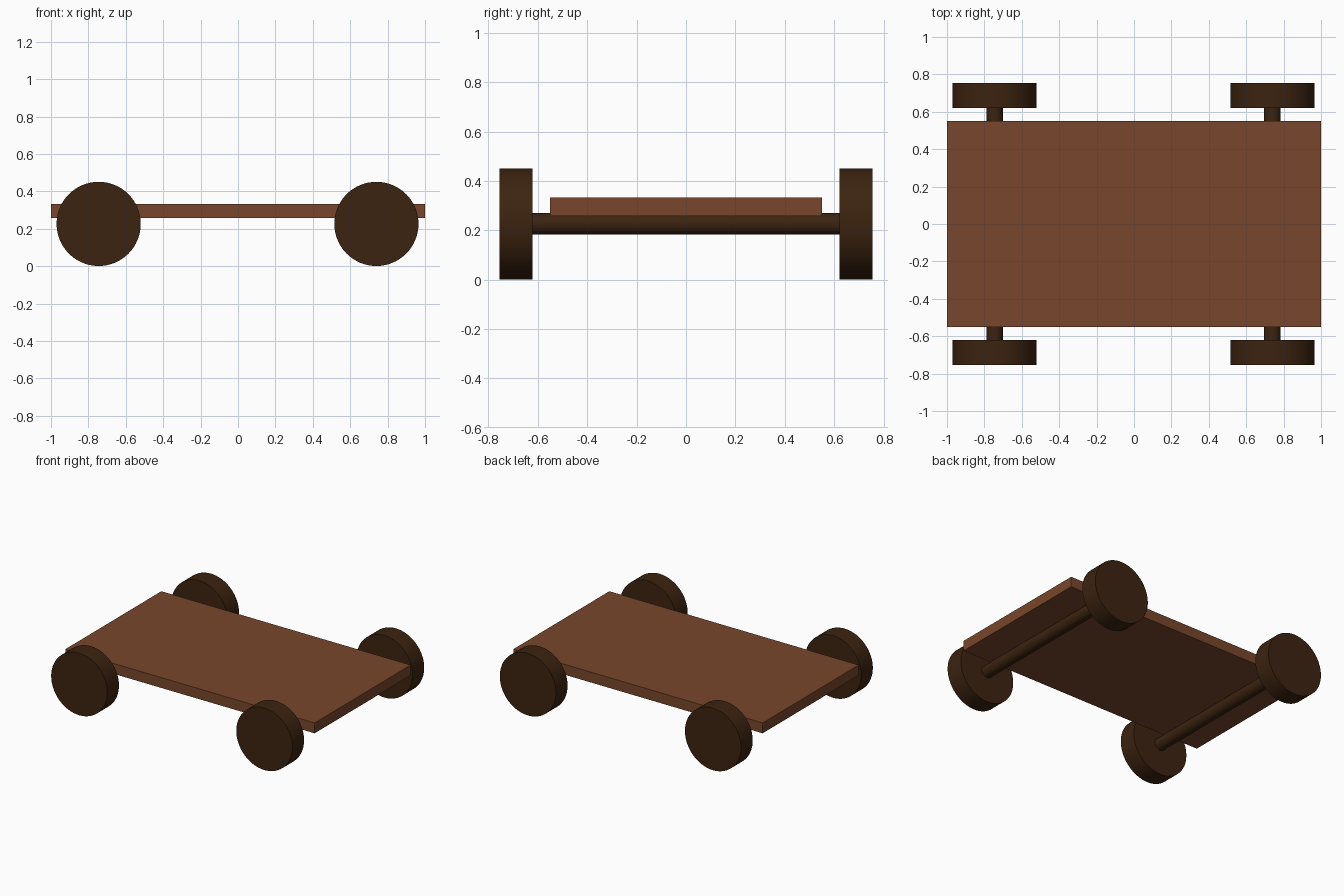
import bpy
from math import radians

if "Cube" in bpy.data.objects:
    bpy.data.objects.remove(bpy.data.objects["Cube"])


def material(name, color):
    m = bpy.data.materials.new(name)
    m.diffuse_color = color
    m.use_nodes = True
    m.node_tree.nodes["Principled BSDF"].inputs["Base Color"].default_value = m.diffuse_color
    return m


board_wood = material("board_wood", (0.19, 0.062, 0.025, 1))
dark_wood = material("dark_wood", (0.045, 0.017, 0.005, 1))


def rod(name, x, y, radius, length, sides):
    """Cylinder lying along y at axle height."""
    bpy.ops.mesh.primitive_cylinder_add(
        vertices=sides, radius=radius, depth=length,
        location=(x, y, 0.226), rotation=(radians(90), 0, 0))
    ob = bpy.context.object
    ob.name = name
    ob.data.materials.append(dark_wood)
    bpy.ops.object.shade_smooth_by_angle(angle=radians(30))
    return ob


# Flat deck board
bpy.ops.mesh.primitive_cube_add(size=1, location=(0, 0, 0.296))
deck = bpy.context.object
deck.name = "deck"
deck.scale = (2.0, 1.1, 0.075)
bpy.ops.object.transform_apply(location=False, rotation=False, scale=True)
deck.data.materials.append(board_wood)

# Two axles, each with a wheel at both ends
for end, x in (("left", -0.745), ("right", 0.74)):
    rod(f"{end}_axle", x, 0, 0.044, 1.26, 48)
    for side, s in (("front", -1), ("back", 1)):
        rod(f"{end}_{side}_wheel", x, s * 0.688, 0.225, 0.134, 64)
